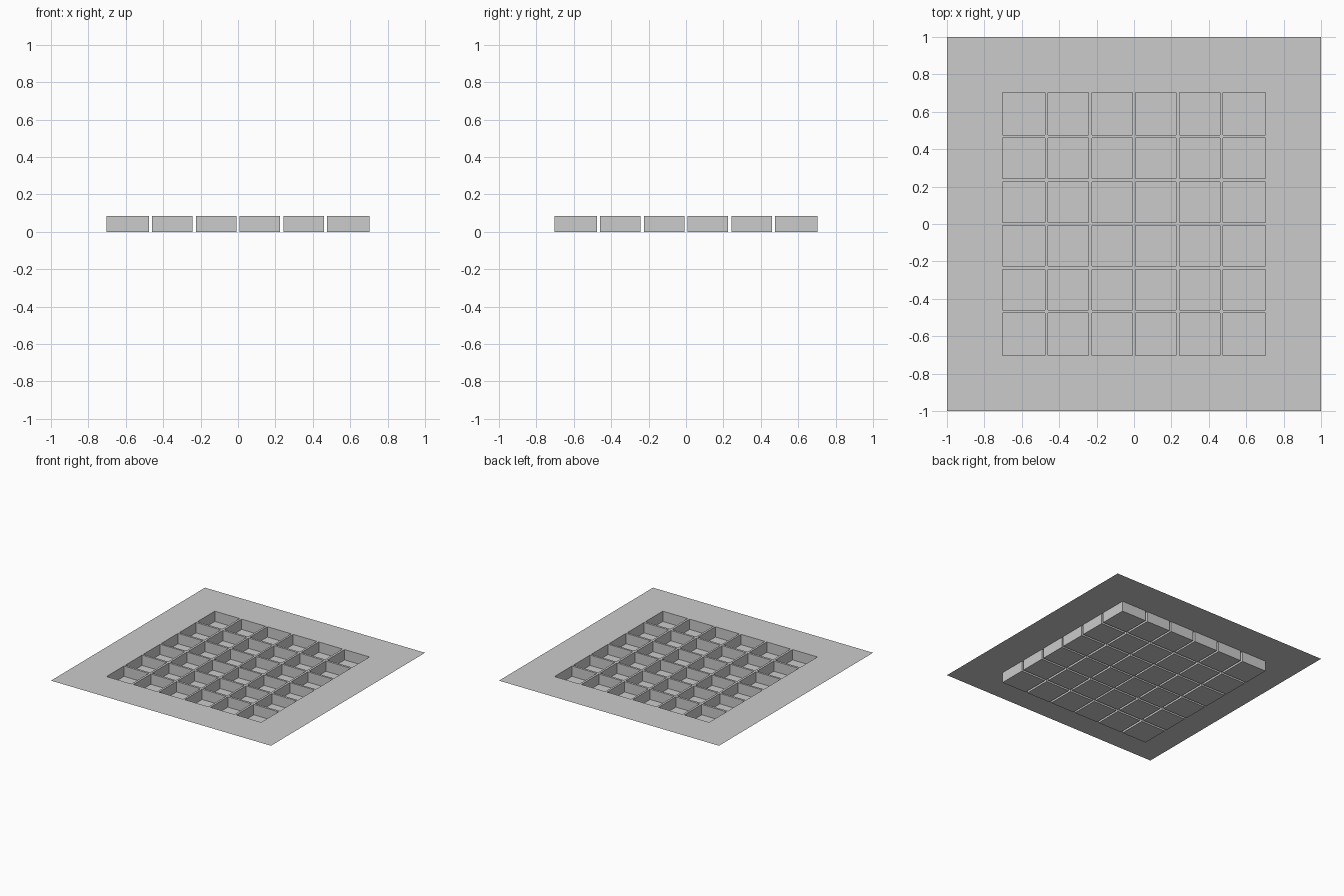
import bpy, bmesh

if "Cube" in bpy.data.objects:
    bpy.data.objects.remove(bpy.data.objects["Cube"])

TOP = 0.085
# pocket edges along one axis, mirrored about zero
half = [(0.008, 0.225), (0.242, 0.459), (0.477, 0.703)]
spans = [(-b, -a) for a, b in reversed(half)] + half
lines = [-1.0] + [v for s in spans for v in s] + [1.0]

bm = bmesh.new()


def quad(*pts):
    bm.faces.new([bm.verts.new(p) for p in pts])


# thin sheet with square pockets pressed down to the ground
n = len(lines) - 1
for i in range(n):
    for j in range(n):
        x0, x1 = lines[i], lines[i + 1]
        y0, y1 = lines[j], lines[j + 1]
        pocket = i % 2 == 1 and j % 2 == 1
        z = 0.0 if pocket else TOP
        corners = [(x0, y0), (x1, y0), (x1, y1), (x0, y1)]
        quad(*[(x, y, z) for x, y in corners])
        if pocket:
            for k in range(4):
                a, b = corners[k], corners[(k + 1) % 4]
                quad((*a, 0), (*b, 0), (*b, TOP), (*a, TOP))

bmesh.ops.remove_doubles(bm, verts=bm.verts, dist=1e-4)

# join coplanar sheet faces so only the pocket edges remain
bmesh.ops.dissolve_limit(bm, angle_limit=0.01, verts=bm.verts, edges=bm.edges)

# orient everything towards the open upper side
bmesh.ops.recalc_face_normals(bm, faces=bm.faces)
bm.normal_update()
if sum(f.normal.z * f.calc_area() for f in bm.faces) < 0:
    bmesh.ops.reverse_faces(bm, faces=bm.faces)

mesh = bpy.data.meshes.new("pocket_tray")
bm.to_mesh(mesh)
bm.free()
bpy.context.collection.objects.link(bpy.data.objects.new("pocket_tray", mesh))
